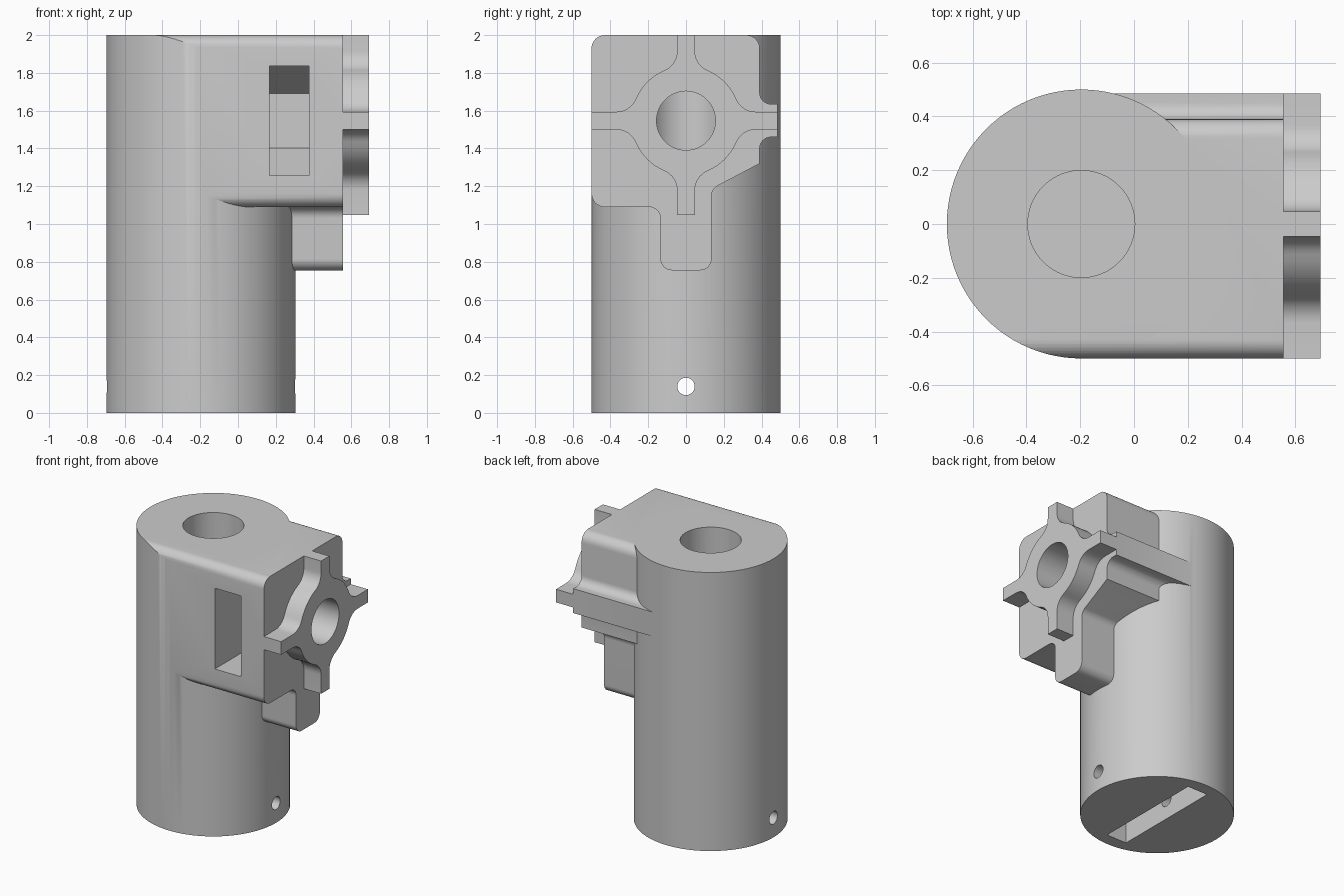
import bpy, bmesh, math
from mathutils import Vector, Matrix

cube = bpy.data.objects.get("Cube")
if cube:
    bpy.data.objects.remove(cube, do_unlink=True)

grey = bpy.data.materials.new("plain grey")
grey.use_nodes = True
grey.diffuse_color = (0.6, 0.6, 0.6, 1)
grey.node_tree.nodes["Principled BSDF"].inputs["Base Color"].default_value = (0.6, 0.6, 0.6, 1)

AXIS_X = -0.196    # upright barrel axis
BORE_Z = 1.547     # height of the sideways bore


def add_object(name, bm):
    bmesh.ops.recalc_face_normals(bm, faces=bm.faces)
    mesh = bpy.data.meshes.new(name)
    bm.to_mesh(mesh)
    bm.free()
    mesh.materials.append(grey)
    obj = bpy.data.objects.new(name, mesh)
    bpy.context.collection.objects.link(obj)
    return obj


def extrude_x(name, outline, x0, x1):
    """Closed prism along x from an outline of (y, z) points."""
    bm = bmesh.new()
    near, far = [[bm.verts.new((x, round(y, 5), round(z, 5))) for y, z in outline] for x in (x0, x1)]
    bm.faces.new(near)
    bm.faces.new(far[::-1])
    for i in range(len(near)):
        bm.faces.new((near[i], near[i - 1], far[i - 1], far[i]))
    return add_object(name, bm)


def cylinder(name, radius, start, end, sides=64):
    start, end = Vector(start), Vector(end)
    axis = end - start
    turn = Vector((0, 0, 1)).rotation_difference(axis).to_matrix().to_4x4()
    bm = bmesh.new()
    bmesh.ops.create_cone(bm, cap_ends=True, segments=sides, radius1=radius, radius2=radius,
                          depth=axis.length, matrix=Matrix.Translation((start + end) / 2) @ turn)
    return add_object(name, bm)


def rounded(corners, steps=8):
    """Outline from (y, z, radius) corners."""
    points = []
    for i, (y, z, r) in enumerate(corners):
        p = Vector((y, z))
        if r == 0:
            points.append(p)
            continue
        a = (Vector(corners[i - 1][:2]) - p).normalized()
        b = (Vector(corners[(i + 1) % len(corners)][:2]) - p).normalized()
        half = a.angle(b) / 2
        centre = p + (a + b).normalized() * r / math.sin(half)
        reach = r / math.tan(half)
        u = (p + a * reach - centre).normalized()
        v = (p + b * reach - centre).normalized()
        points += [centre + u.slerp(v, s / steps).normalized() * r for s in range(steps + 1)]
    return points


def cross_outline(disc, width, fillet, arms, steps=8):
    """Disc with four filleted arms."""
    reach = math.sqrt((disc + fillet) ** 2 - (width + fillet) ** 2)
    theta = math.atan2(width + fillet, reach)
    outline = []
    for k, length in enumerate(arms):
        sweep = [-math.pi / 2 - (math.pi / 2 - theta) * s / steps for s in range(steps + 1)]
        flank = [(reach + fillet * math.cos(t), width + fillet + fillet * math.sin(t)) for t in sweep]
        local = [(y, -z) for y, z in reversed(flank)] + [(length, -width), (length, width)] + flank
        span = math.pi / 2 - 2 * theta
        local += [(disc * math.cos(theta + span * s / steps), disc * math.sin(theta + span * s / steps))
                  for s in range(1, steps)]
        turn = Matrix.Rotation(k * math.pi / 2, 2)
        outline += [turn @ Vector(p) + Vector((0, BORE_Z)) for p in local]
    return outline


def volume(mesh):
    bm = bmesh.new()
    bm.from_mesh(mesh)
    result = bm.calc_volume()
    bm.free()
    return result


def combine(base, tool, operation):
    """Apply a boolean, taking the first solver that gives a sound solid."""
    before = volume(base.data)
    for solver in ('MANIFOLD', 'EXACT', 'FLOAT'):
        mod = base.modifiers.new("boolean", 'BOOLEAN')
        mod.operation, mod.object, mod.solver = operation, tool, solver
        graph = bpy.context.evaluated_depsgraph_get()
        mesh = bpy.data.meshes.new_from_object(base.evaluated_get(graph))
        base.modifiers.clear()
        ratio = volume(mesh) / before
        if (1.0001 < ratio < 1.6) if operation == 'UNION' else (0.7 < ratio < 0.99999):
            base.data = mesh
            break
    bpy.data.objects.remove(tool, do_unlink=True)


# Upright barrel
housing = cylinder("housing", 0.5, (AXIS_X, 0, 0), (AXIS_X, 0, 2), 96)

# Head block with back rib and hanging tab
head = rounded([
    (-0.5, 2, 0), (0.39, 2, 0.07), (0.39, 1.635, 0.06), (0.485, 1.635, 0),
    (0.485, 1.46, 0), (0.39, 1.46, 0.06), (0.39, 1.32, 0), (0.135, 1.185, 0.06),
    (0.135, 0.755, 0.06), (-0.135, 0.755, 0.06), (-0.135, 1.09, 0.06), (-0.5, 1.09, 0.07)])
combine(housing, extrude_x("head_block", head, AXIS_X + 0.01, 0.556), 'UNION')

# Rounded top front edge across barrel and head
arc = [math.pi / 2 * s / 8 for s in range(9)]
edge = [(-0.43 - 0.0702 * math.cos(t), 1.93 + 0.0702 * math.sin(t)) for t in arc]
edge += [(-0.43, 2.1), (-0.6, 2.1), (-0.6, 1.93)]
combine(housing, extrude_x("edge_cutter", edge, -0.9, 0.8), 'DIFFERENCE')

# Cross-shaped mounting face
cross = cross_outline(0.29, 0.047, 0.11, (0.485, 2 - BORE_Z, 0.5, 0.5))
combine(housing, extrude_x("mount_cross", cross, 0.53, 0.693), 'UNION')

# Shaft hole, sideways bore and pin hole
combine(housing, cylinder("shaft_hole", 0.199, (AXIS_X, 0, 1.0), (AXIS_X, 0, 2.1)), 'DIFFERENCE')
combine(housing, cylinder("side_bore", 0.156, (AXIS_X, 0, BORE_Z), (0.8, 0, BORE_Z)), 'DIFFERENCE')
combine(housing, cylinder("pin_hole", 0.046, (-0.8, 0, 0.14), (0.5, 0, 0.14), 32), 'DIFFERENCE')

# Nut pocket open to the front
nut = 0.29
pocket = [(-0.7, BORE_Z - nut), (0, BORE_Z - nut), (nut * 0.866, BORE_Z - nut / 2),
          (nut * 0.866, BORE_Z + nut / 2), (0, BORE_Z + nut), (-0.7, BORE_Z + nut)]
combine(housing, extrude_x("nut_pocket", pocket, 0.166, 0.375), 'DIFFERENCE')

# Blade slot in the base
slot = [(-0.41, -0.1), (0.41, -0.1), (0.41, 0.3), (-0.41, 0.3)]
combine(housing, extrude_x("blade_slot", slot, AXIS_X - 0.08, AXIS_X + 0.08), 'DIFFERENCE')

# Smooth curved walls, crisp edges
bpy.ops.object.select_all(action='DESELECT')
housing.select_set(True)
bpy.context.view_layer.objects.active = housing
bpy.ops.object.shade_smooth_by_angle(angle=math.radians(25))
